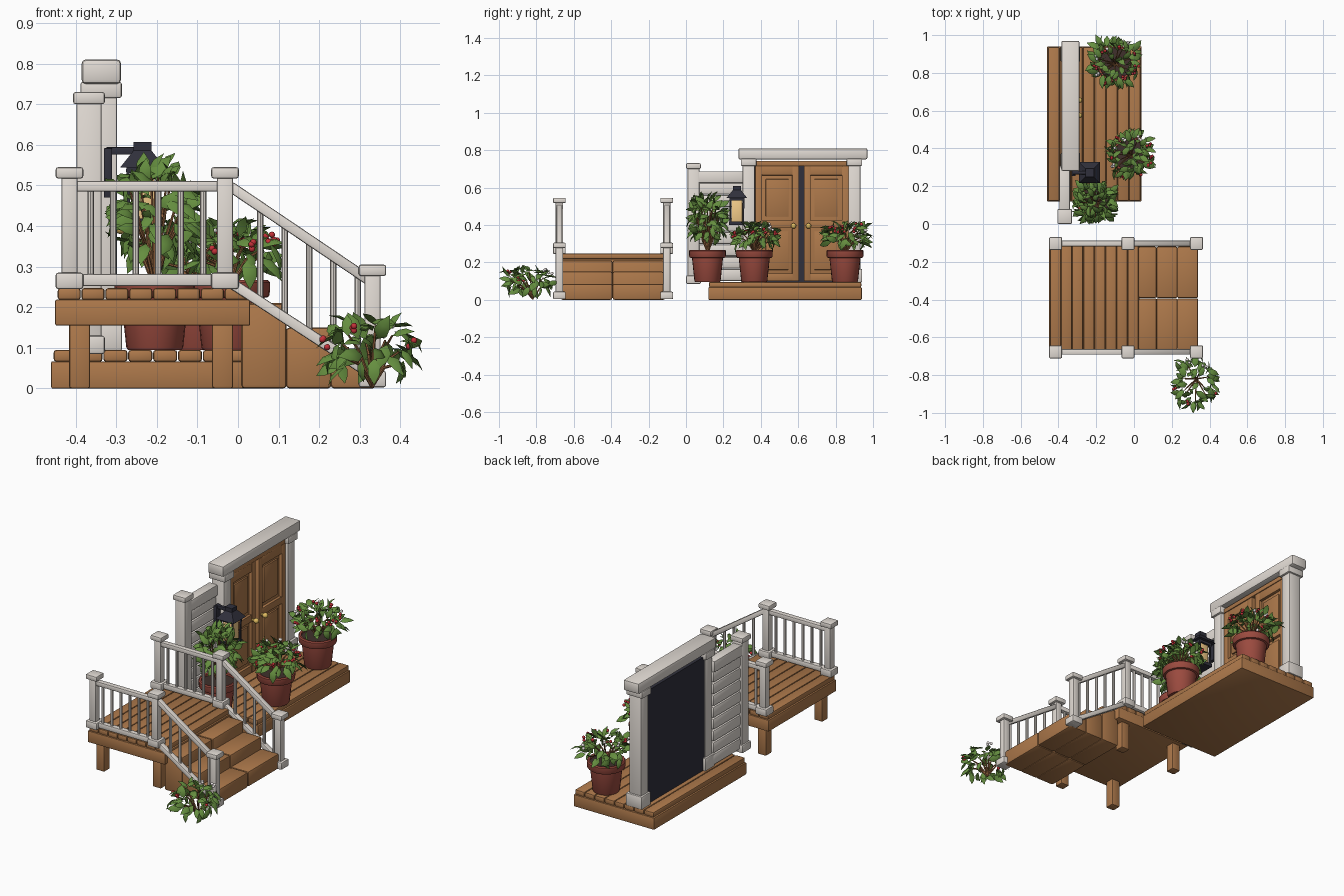
import bpy, bmesh, random
from math import pi, sin, cos, sqrt, radians
from mathutils import Vector, Matrix

if "Cube" in bpy.data.objects:
    bpy.data.objects.remove(bpy.data.objects["Cube"])

random.seed(4)

def mat(name, r, g, b):
    m = bpy.data.materials.new(name)
    m.diffuse_color = (r, g, b, 1)
    m.use_nodes = True
    m.node_tree.nodes["Principled BSDF"].inputs["Base Color"].default_value = m.diffuse_color
    return m

WOOD = mat("wood", .42, .19, .07)
WHITE = mat("painted_white", .76, .71, .66)
DARK = mat("dark_metal", .03, .03, .045)
CLAY = mat("terracotta", .33, .07, .05)
SOIL = mat("soil", .05, .03, .025)
LEAF = mat("leaf_green", .13, .27, .05)
STEM = mat("stem_brown", .3, .13, .05)
GOLD = mat("brass", .75, .5, .12)
GLASS = mat("amber_glass", .9, .6, .25)
RED = mat("red_berry", .55, .03, .04)
PETAL = mat("pale_petal", .85, .8, .78)

def finish(name, bm, m, bevel=0, angle=40):
    """Bevel, shade by angle and turn a bmesh into an object."""
    if bevel:
        bmesh.ops.bevel(bm, geom=list(bm.edges), offset=bevel, segments=2, affect='EDGES', profile=.5)
    bmesh.ops.recalc_face_normals(bm, faces=list(bm.faces))
    for f in bm.faces:
        f.smooth = True
    for e in bm.edges:
        e.smooth = e.calc_face_angle(0) < radians(angle)
    me = bpy.data.meshes.new(name)
    bm.to_mesh(me)
    bm.free()
    me.materials.append(m)
    ob = bpy.data.objects.new(name, me)
    bpy.context.collection.objects.link(ob)
    return ob

def box(bm, x0, x1, y0, y1, z0, z1):
    M = Matrix.Translation(((x0+x1)/2, (y0+y1)/2, (z0+z1)/2)) @ Matrix.Diagonal((x1-x0, y1-y0, z1-z0, 1))
    bmesh.ops.create_cube(bm, size=1, matrix=M)

def boxes(name, m, bevel, *dims):
    bm = bmesh.new()
    for d in dims:
        box(bm, *d)
    return finish(name, bm, m, bevel)

def beam(bm, p, q, w, h):
    """Bar in an x-z plane from p to q."""
    p, q = Vector(p), Vector(q)
    d = q - p
    R = Matrix((d.normalized(), Vector((0, 1, 0)), d.normalized().cross(Vector((0, 1, 0))))).transposed().to_4x4()
    bmesh.ops.create_cube(bm, size=1, matrix=Matrix.Translation((p+q)/2) @ R @ Matrix.Diagonal((d.length, w, h, 1)))

def rod(bm, p, q, r, n=8, r2=None):
    p, q = Vector(p), Vector(q)
    d = q - p
    M = Matrix.Translation((p+q)/2) @ d.to_track_quat('Z', 'Y').to_matrix().to_4x4()
    bmesh.ops.create_cone(bm, cap_ends=True, segments=n, radius1=r, radius2=r if r2 is None else r2, depth=d.length, matrix=M)

def ball(bm, c, r):
    bmesh.ops.create_icosphere(bm, subdivisions=2, radius=r, matrix=Matrix.Translation(c))

def post(name, x, y, z0, z1, r, cap, h0=.04, h1=.028):
    boxes(name, WHITE, .006, (x-r, x+r, y-r, y+r, z0, z1-.005),
          (x-cap, x+cap, y-cap, y+cap, z0, z0+h0), (x-cap, x+cap, y-cap, y+cap, z1-h1, z1))

# Plank decks with solid frames
def deck(name, x0, x1, y0, y1, z0, z1, n):
    boxes(name + "_frame", WOOD, .004, (x0, x1, y0, y1, z0, z1-.028))
    w = (x1 - x0 - .01) / n
    boxes(name + "_planks", WOOD, .007,
          *[(x0+.005+i*w+.001, x0+.005+(i+1)*w-.001, y0+.003, y1-.003, z1-.029, z1) for i in range(n)])

deck("door_platform", -.46, .04, .12, .94, 0, .095, 8)
deck("porch_deck", -.45, .03, -.69, -.09, .155, .247, 8)
boxes("deck_legs", WOOD, .006, *[(x-.026, x+.026, y-.026, y+.026, 0, .165) for x in (-.39, -.038) for y in (-.64, -.14)])

# Stairs: solid steps, two blocks wide
boxes("stairs", WOOD, .009, *[(x0, x0+.112, y, y+.272, 0, z)
      for x0, z in ((.008, .21), (.118, .15), (.228, .085)) for y in (-.666, -.392)])

# Railings on both sides of deck and stairs
for side, y in (("front", -.677), ("back", -.103)):
    post(side + "_corner_post", -.415, y, .245, .545, .02, .034)
    post(side + "_stair_top_post", -.032, y, .245, .545, .02, .034)
    post(side + "_stair_foot_post", .331, y, .003, .305, .02, .034)
    bm = bmesh.new()
    beam(bm, (-.41, y, .498), (-.03, y, .498), .03, .026)
    beam(bm, (-.41, y, .267), (-.03, y, .267), .03, .03)
    beam(bm, (-.02, y, .498), (.325, y, .265), .03, .026)
    beam(bm, (-.02, y, .262), (.325, y, .037), .03, .026)
    finish(side + "_rails", bm, WHITE, .005)
    bm = bmesh.new()
    for i in range(6):
        rod(bm, (-.363+.0555*i, y, .265), (-.363+.0555*i, y, .497), .008)
    for i in range(5):
        x = .055 + .06*i
        rod(bm, (x, y, .25-.66*(x+.0)), (x, y, .485-.675*x), .008)
    finish(side + "_balusters", bm, WHITE)

# Door surround
for n, y in (("left", .335), ("right", .9)):
    boxes("door_column_" + n, WHITE, .006, (-.375, -.298, y-.032, y+.032, .093, .75),
          (-.385, -.285, y-.042, y+.042, .093, .165), (-.388, -.286, y-.042, y+.042, .715, .755))
boxes("door_header", WHITE, .01, (-.385, -.288, .28, .97, .75, .81))
boxes("door_back_panel", DARK, 0, (-.37, -.342, .34, .89, .095, .73))
boxes("door_top_trim", WOOD, .004, (-.345, -.31, .36, .875, .715, .742))

# Double doors with stiles, rails and raised panels
for n, y0, y1 in (("left", .37, .604), ("right", .63, .87)):
    s = .036
    boxes("door_" + n, WOOD, .003, (-.343, -.329, y0, y1, .1, .715),
          (-.34, -.312, y0, y0+s, .1, .715), (-.34, -.312, y1-s, y1, .1, .715),
          *[(-.34, -.313, y0+s-.004, y1-s+.004, a, b) for a, b in ((.1, .14), (.385, .425), (.665, .715))],
          *[(-.335, -.32, y0+s+.02, y1-s-.02, a, b) for a, b in ((.16, .365), (.445, .645))])
bm = bmesh.new()
for y in (.575, .655):
    rod(bm, (-.315, y, .395), (-.295, y, .395), .008)
    ball(bm, (-.289, y, .395), .015)
finish("door_knobs", bm, GOLD)

# Short siding wall beside the door
post("wall_end_post", -.367, .04, .085, .73, .031, .039, .045, .03)
bm = bmesh.new()
for i in range(8):
    z = .1 + .066*i
    box(bm, -.388, -.348, .06, .31, z, z+.064)
finish("wall_siding", bm, WHITE, .012)
boxes("wall_top_rail", WHITE, .006, (-.395, -.34, .06, .31, .625, .687))

# Hanging lantern
lx, ly = -.235, .272
boxes("lantern_bracket", DARK, .002, (-.33, -.31, ly-.018, ly+.018, .47, .592), (-.325, lx+.01, ly-.009, ly+.009, .576, .594))
bm = bmesh.new()
box(bm, lx-.042, lx+.042, ly-.042, ly+.042, .4, .418)
box(bm, lx-.04, lx+.04, ly-.04, ly+.04, .53, .545)
for sx in (-1, 1):
    for sy in (-1, 1):
        rod(bm, (lx+sx*.034, ly+sy*.034, .41), (lx+sx*.036, ly+sy*.036, .54), .006, 4)
bmesh.ops.create_cone(bm, cap_ends=True, segments=4, radius1=.079, radius2=.028, depth=.045,
                      matrix=Matrix.Translation((lx, ly, .566)) @ Matrix.Rotation(pi/4, 4, 'Z'))
box(bm, lx-.022, lx+.022, ly-.022, ly+.022, .585, .607)
finish("lantern_frame", bm, DARK)
boxes("lantern_glass", GLASS, .003, (lx-.029, lx+.029, ly-.029, ly+.029, .415, .532))

# Flower pots
def pot(name, x, y):
    prof = [(0, 0), (.066, 0), (.07, .006), (.083, .128), (.094, .13), (.098, .136), (.099, .166), (.094, .172), (.084, .17), (.082, .15), (0, .15)]
    bm = bmesh.new()
    vs = [bm.verts.new((x+r, y, .095+z)) for r, z in prof]
    es = [bm.edges.new(p) for p in zip(vs, vs[1:])]
    bmesh.ops.spin(bm, geom=vs+es, cent=(x, y, 0), axis=(0, 0, 1), angle=2*pi, steps=24)
    bmesh.ops.remove_doubles(bm, verts=list(bm.verts), dist=1e-4)
    finish(name, bm, CLAY)
    bm = bmesh.new()
    rod(bm, (x, y, .235), (x, y, .255), .083, 24)
    finish(name + "_soil", bm, SOIL)

# Pointed leaf: two diamond rings between base and tip
def leaf(bm, p, d, up, L, W):
    s = d.cross(up).normalized()
    u = s.cross(d).normalized()
    P = lambda a, b, c: bm.verts.new(p + d*a*L + s*b*W + u*c*L)
    base, tip = P(0, 0, 0), P(1, 0, -.12)
    rings = [[P(t, -w, h-.02), P(t, 0, h+.06), P(t, w, h-.02), P(t, 0, h-.05)] for t, w, h in ((.3, .45, .06), (.65, .4, .04))]
    for i in range(4):
        j = (i+1) % 4
        bm.faces.new((base, rings[0][i], rings[0][j]))
        bm.faces.new((rings[0][i], rings[1][i], rings[1][j], rings[0][j]))
        bm.faces.new((rings[1][i], tip, rings[1][j]))

# Leafy bush on an ellipsoid shell, with stems and optional blooms
def bush(name, root, c, rad, n, zmin=-.6, blooms=0, L=.07):
    root, c = Vector(root), Vector(c)
    leaves, stems, red, pale = [bmesh.new() for _ in range(4)]
    for i in range(n):
        z = 1 - (1-zmin)*(i+.5)/n
        r = sqrt(1-z*z)
        o = Vector((r*cos(2.39996*i), r*sin(2.39996*i), z))
        k = random.uniform(.5, .78)
        p = c + Vector((o.x*rad[0], o.y*rad[1], o.z*rad[2]))*k
        jit = Vector([random.uniform(-1, 1) for _ in range(3)])
        d = (o*.55 + jit*.6 + Vector((0, 0, -.12))).normalized()
        l = L*random.uniform(.8, 1.15)
        tip = p + d*l
        for a in range(3):
            lim = rad[a]
            tip[a] = max(c[a]-lim, min(c[a]+lim, tip[a]))
        p = tip - d*l
        leaf(leaves, p, d, (o + Vector((0, 0, .5)) + jit.cross(d)*.4), l, l*.52)
        if i % 6 == 0:
            mid = root.lerp(p, .5) + Vector((0, 0, .02))
            rod(stems, root, mid, .005, 6, .004)
            rod(stems, mid, p, .004, 6, .0025)
    for i in range(blooms):
        a, z = 2.4*i + 1, random.uniform(.0, .8)
        r = sqrt(1-z*z)*.85
        p = c + Vector((rad[0]*r*cos(a), rad[1]*r*sin(a), rad[2]*z*.95))
        for k in range(3):
            ball(red if i % 3 else pale, p + Vector([random.uniform(-.011, .011) for _ in range(3)]), .008)
    finish(name + "_leaves", leaves, LEAF, 0, 60)
    finish(name + "_stems", stems, STEM)
    if blooms:
        finish(name + "_berries", red, RED)
        finish(name + "_blossoms", pale, PETAL)

for n, x, y in (("tall_plant", -.205, .115), ("middle_plant", -.02, .365), ("right_plant", -.1, .85)):
    pot(n + "_pot", x, y)
bush("tall_plant", (-.205, .115, .25), (-.205, .115, .435), (.125, .118, .15), 125, -.85)
bush("middle_plant", (-.02, .365, .25), (-.022, .37, .335), (.14, .14, .09), 75, -.5, 12)
bush("right_plant", (-.1, .85, .25), (-.105, .855, .335), (.16, .145, .09), 75, -.5, 12)
bush("ground_plant", (.33, -.82, .005), (.325, -.84, .1), (.135, .16, .09), 65, -.75, 5)
